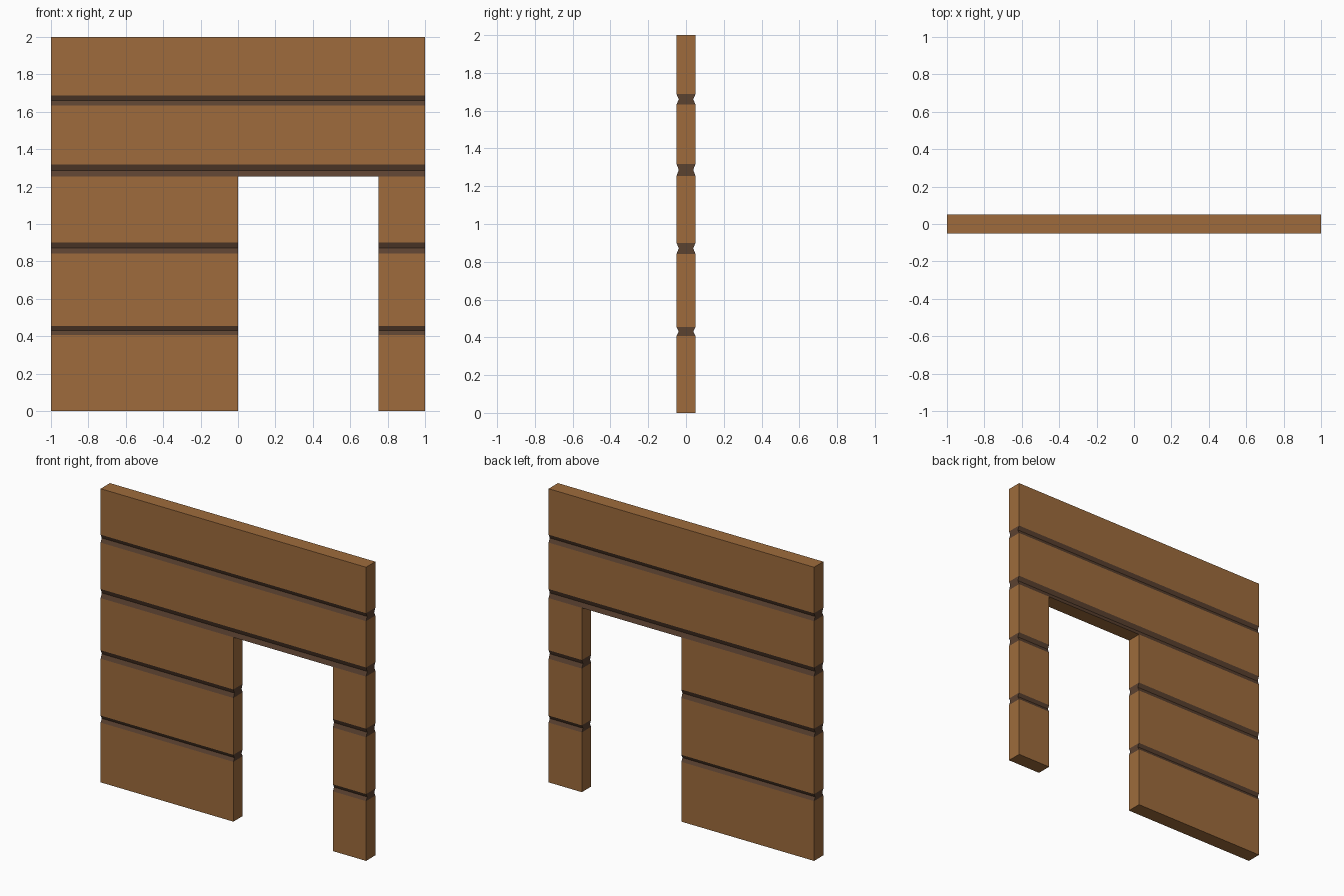
import bpy, bmesh

if "Cube" in bpy.data.objects:
    bpy.data.objects.remove(bpy.data.objects["Cube"])

def material(name, rgb):
    m = bpy.data.materials.new(name)
    m.diffuse_color = (*rgb, 1)
    m.use_nodes = True
    m.node_tree.nodes["Principled BSDF"].inputs["Base Color"].default_value = m.diffuse_color
    return m

wood = material("wood", (0.342, 0.148, 0.045))
dark = material("dark groove wood", (0.105, 0.054, 0.030))

HALF, NOTCH = 0.05, 0.038
DOOR_TOP = 1.255
grooves = [(0.407, 0.455), (0.842, 0.90), (DOOR_TOP, 1.317), (1.633, 1.687)]

# Height profile of the wall: (z, half thickness), and which rows are grooves
rows = [(0, HALF)]
groove_rows = set()
for lo, hi in grooves:
    groove_rows |= {len(rows), len(rows) + 1}
    rows += [(lo, HALF), ((lo + hi) / 2, NOTCH), (hi, HALF)]
rows.append((2, HALF))
cols = [-1, 0, 0.75, 1]
NR, NC = len(rows) - 1, len(cols) - 1

def solid(i, j):
    if not (0 <= i < NC and 0 <= j < NR):
        return False
    return not (i == 1 and rows[j][0] < DOOR_TOP - 1e-4)  # doorway

bm = bmesh.new()
verts = {}

def v(i, j, s):
    if (i, j, s) not in verts:
        z, h = rows[j]
        verts[i, j, s] = bm.verts.new((cols[i], s * h, z))
    return verts[i, j, s]

def face(j, *keys):
    bm.faces.new([v(*k) for k in keys]).material_index = int(j in groove_rows)

for i in range(NC):
    for j in range(NR):
        if not solid(i, j):
            continue
        # front and back
        for s in (-1, 1):
            face(j, (i, j, s), (i + 1, j, s), (i + 1, j + 1, s), (i, j + 1, s))
        # ends and door jambs
        for di, a in ((-1, i), (1, i + 1)):
            if not solid(i + di, j):
                face(j, (a, j, -1), (a, j, 1), (a, j + 1, 1), (a, j + 1, -1))
        # top, bottom and lintel underside
        for dj, b in ((-1, j), (1, j + 1)):
            if not solid(i, j + dj):
                face(-1, (i, b, -1), (i + 1, b, -1), (i + 1, b, 1), (i, b, 1))

bmesh.ops.recalc_face_normals(bm, faces=bm.faces[:])
mesh = bpy.data.meshes.new("plank_wall")
bm.to_mesh(mesh)
bm.free()
mesh.materials.append(wood)
mesh.materials.append(dark)
bpy.context.collection.objects.link(bpy.data.objects.new("plank_wall_with_doorway", mesh))
